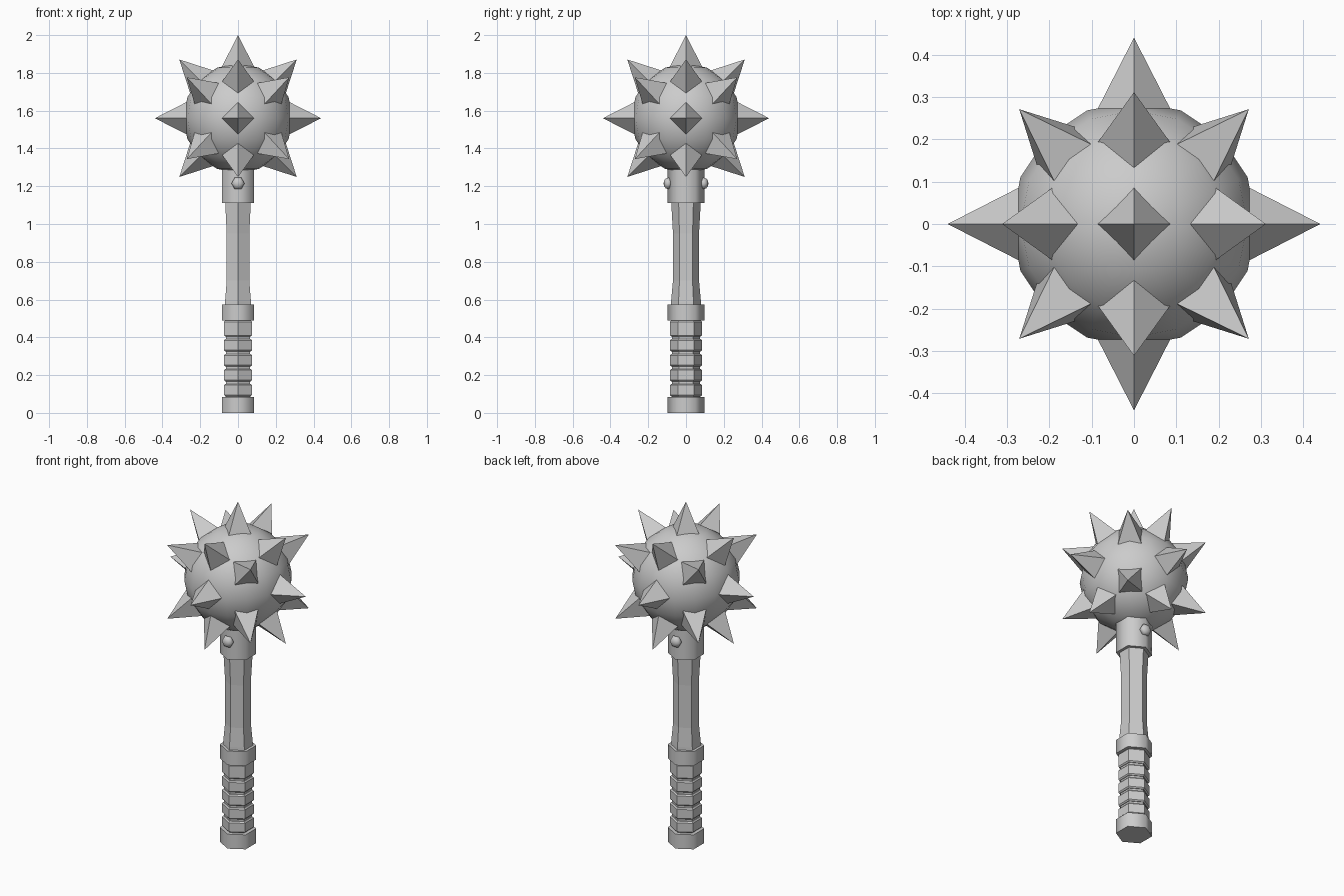
import bpy, bmesh
from math import sin, cos, pi, radians
from mathutils import Vector, Matrix

if "Cube" in bpy.data.objects:
    bpy.data.objects.remove(bpy.data.objects["Cube"])

CENTRE = Vector((0, 0, 1.56))


def make_object(name, bm, smooth_angle=None):
    bmesh.ops.recalc_face_normals(bm, faces=bm.faces)
    mesh = bpy.data.meshes.new(name)
    bm.to_mesh(mesh)
    bm.free()
    ob = bpy.data.objects.new(name, mesh)
    bpy.context.collection.objects.link(ob)
    if smooth_angle:
        bpy.context.view_layer.objects.active = ob
        ob.select_set(True)
        bpy.ops.object.shade_smooth_by_angle(angle=radians(smooth_angle))
        ob.select_set(False)
    return ob


def hex_column(name, profile, smooth_angle=None):
    """Six-sided column from (z, radius) pairs, corners on the y axis."""
    bm = bmesh.new()
    rings = [[bm.verts.new((r * sin(k * pi / 3), r * cos(k * pi / 3), z))
              for k in range(6)] for z, r in profile]
    for a, b in zip(rings, rings[1:]):
        for k in range(6):
            j = (k + 1) % 6
            bm.faces.new((a[k], a[j], b[j], b[k]))
    bm.faces.new(rings[0])
    bm.faces.new(rings[-1])
    return make_object(name, bm, smooth_angle)


def spike(name, direction, turn):
    """Four-sided spike pointing away from the head centre."""
    d = Vector(direction).normalized()
    side = Vector((0, 0, 1)).cross(d)
    side = side.normalized() if side.length > 0.01 else Vector((1, 0, 0))
    up = d.cross(side)
    bm = bmesh.new()
    base = []
    for k in range(4):
        a = k * pi / 2 + turn
        base.append(bm.verts.new(CENTRE + d * 0.25 + (side * cos(a) + up * sin(a)) * 0.097))
    tip = bm.verts.new(CENTRE + d * 0.44)
    for k in range(4):
        bm.faces.new((base[k], base[(k + 1) % 4], tip))
    bm.faces.new(base)
    make_object(name, bm)


# Handle: pommel, grip core, collars and flared shaft
hex_column("pommel", [(0, 0.097), (0.085, 0.097)], 65)
hex_column("grip_core", [(0.05, 0.074), (0.52, 0.074)])
hex_column("grip_collar", [(0.49, 0.097), (0.573, 0.097)], 65)
hex_column("shaft", [(0.55, 0.081), (0.59, 0.079), (0.70, 0.069), (0.95, 0.069), (1.13, 0.079)])
hex_column("head_collar", [(1.11, 0.097), (1.32, 0.097)], 65)

# Grip bands with chamfered rims
for i in range(5):
    lo = 0.088 + i * 0.079
    hi = lo + (0.085 if i == 4 else 0.066)
    hex_column(f"grip_band_{i + 1}", [(lo, 0.078), (lo + 0.007, 0.085),
                                      (hi - 0.007, 0.085), (hi, 0.078)])

# Rivets on the front and back of the head collar
for name, y in (("rivet_front", -0.095), ("rivet_back", 0.095)):
    bm = bmesh.new()
    bmesh.ops.create_uvsphere(bm, u_segments=6, v_segments=6, radius=1)
    bm.transform(Matrix.Translation((0, y, 1.215)) @ Matrix.Diagonal((0.035, 0.024, 0.035, 1))
                 @ Matrix.Rotation(pi / 2, 4, 'X') @ Matrix.Rotation(pi / 6, 4, 'Z'))
    make_object(name, bm, 65)

# Round head
bm = bmesh.new()
bmesh.ops.create_uvsphere(bm, u_segments=16, v_segments=8, radius=0.29)
bm.transform(Matrix.Translation(CENTRE))
make_object("head", bm, 60)

# Spikes: top, four level, eight on the slanted axes, eight on the diagonals
spike("spike_top", (0, 0, 1), 0)
for q in range(4):
    x, y = round(cos(q * pi / 2)), round(sin(q * pi / 2))
    spike(f"spike_level_{q + 1}", (x, y, 0), 0)
    for tag, s in (("upper", 1), ("lower", -1)):
        spike(f"spike_{tag}_{q + 1}", (x, y, s), 0)
        a = q * pi / 2 + pi / 4
        spike(f"spike_{tag}_diagonal_{q + 1}", (cos(a), sin(a), s * 0.565), pi / 4)
